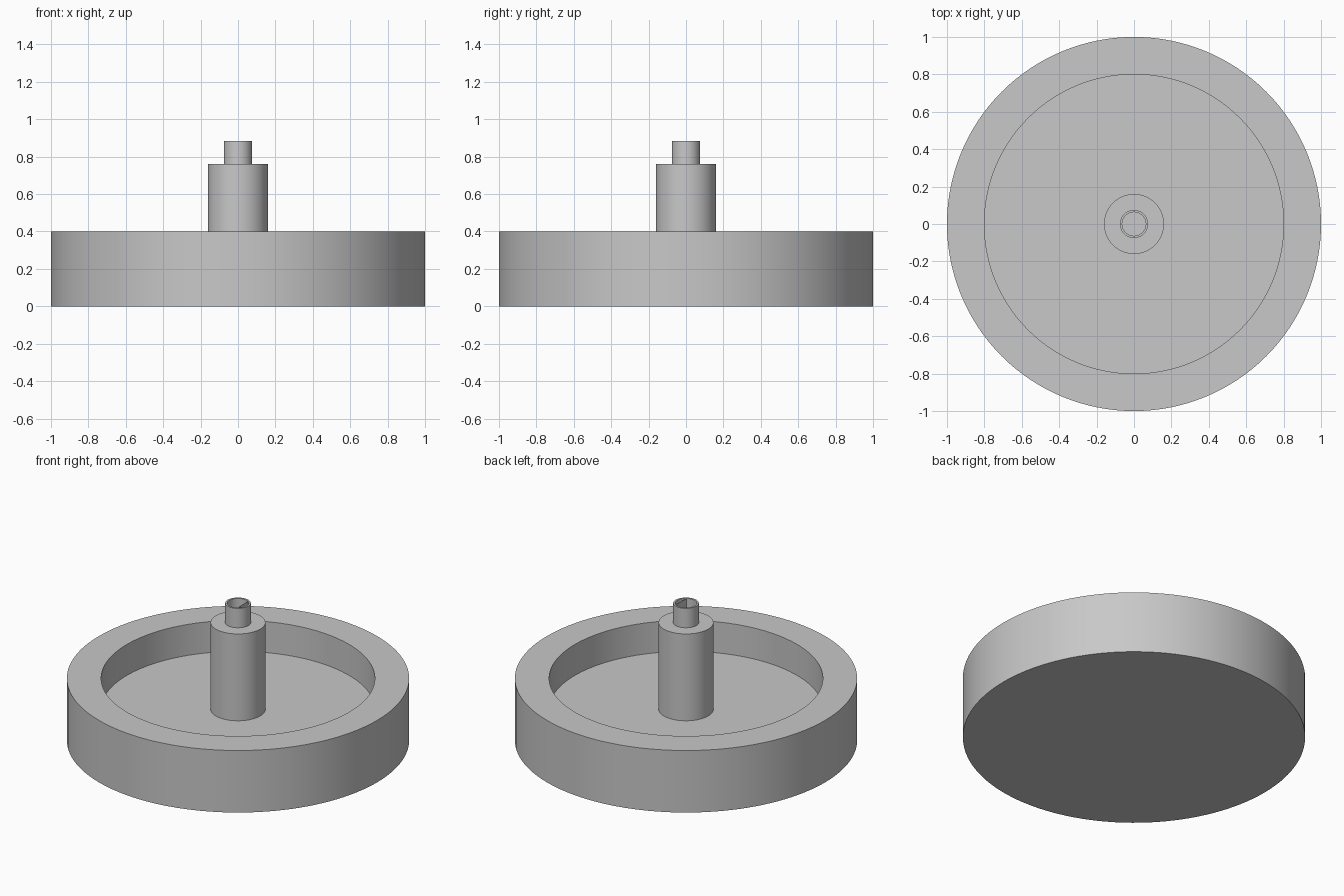
import bpy, bmesh, math

cube = bpy.data.objects.get("Cube")
if cube:
    bpy.data.objects.remove(cube, do_unlink=True)

# Single plain grey
grey = bpy.data.materials.new("plain_grey")
grey.use_nodes = True
colour = (0.58, 0.58, 0.58, 1)
grey.diffuse_color = colour
grey.node_tree.nodes["Principled BSDF"].inputs["Base Color"].default_value = colour

SEGMENTS = 128
FLOOR, RIM_TOP, HUB_TOP, TIP_TOP = 0.2, 0.4, 0.76, 0.885
TIP_R, BORE_R, BORE_BOTTOM = 0.075, 0.063, 0.4
FLAT_X = 0.035


def add_object(name, bm):
    bmesh.ops.recalc_face_normals(bm, faces=bm.faces)
    mesh = bpy.data.meshes.new(name)
    bm.to_mesh(mesh)
    bm.free()
    mesh.materials.append(grey)
    obj = bpy.data.objects.new(name, mesh)
    bpy.context.collection.objects.link(obj)
    return obj


def lathe(name, profile):
    """Turn an (r, z) profile around the z axis."""
    bm = bmesh.new()
    verts = [bm.verts.new((r, 0, z)) for r, z in profile]
    edges = [bm.edges.new(pair) for pair in zip(verts, verts[1:])]
    bmesh.ops.spin(bm, geom=verts + edges, cent=(0, 0, 0), axis=(0, 0, 1),
                   angle=math.tau, steps=SEGMENTS)
    bmesh.ops.remove_doubles(bm, verts=bm.verts, dist=0.0001)
    obj = add_object(name, bm)
    bpy.ops.object.select_all(action="DESELECT")
    obj.select_set(True)
    bpy.context.view_layer.objects.active = obj
    bpy.ops.object.shade_smooth_by_angle(angle=math.radians(30))
    return obj


# Dish with raised rim, stepped hub and hollow tip in one turned body
lathe("wheel_body", [
    (0, 0), (1, 0), (1, RIM_TOP), (0.8, RIM_TOP), (0.8, FLOOR),
    (0.16, FLOOR), (0.16, HUB_TOP), (TIP_R, HUB_TOP), (TIP_R, TIP_TOP),
    (BORE_R, TIP_TOP), (BORE_R, BORE_BOTTOM), (0, BORE_BOTTOM),
])

# Thin flat wall giving the bore its D shape
bm = bmesh.new()
bmesh.ops.create_cube(bm, size=1)
half_chord = math.sqrt(BORE_R ** 2 - FLAT_X ** 2)
for v in bm.verts:
    v.co.x = FLAT_X + v.co.x * 0.002
    v.co.y *= 2 * half_chord
    v.co.z = TIP_TOP if v.co.z > 0 else BORE_BOTTOM
add_object("bore_flat", bm)
